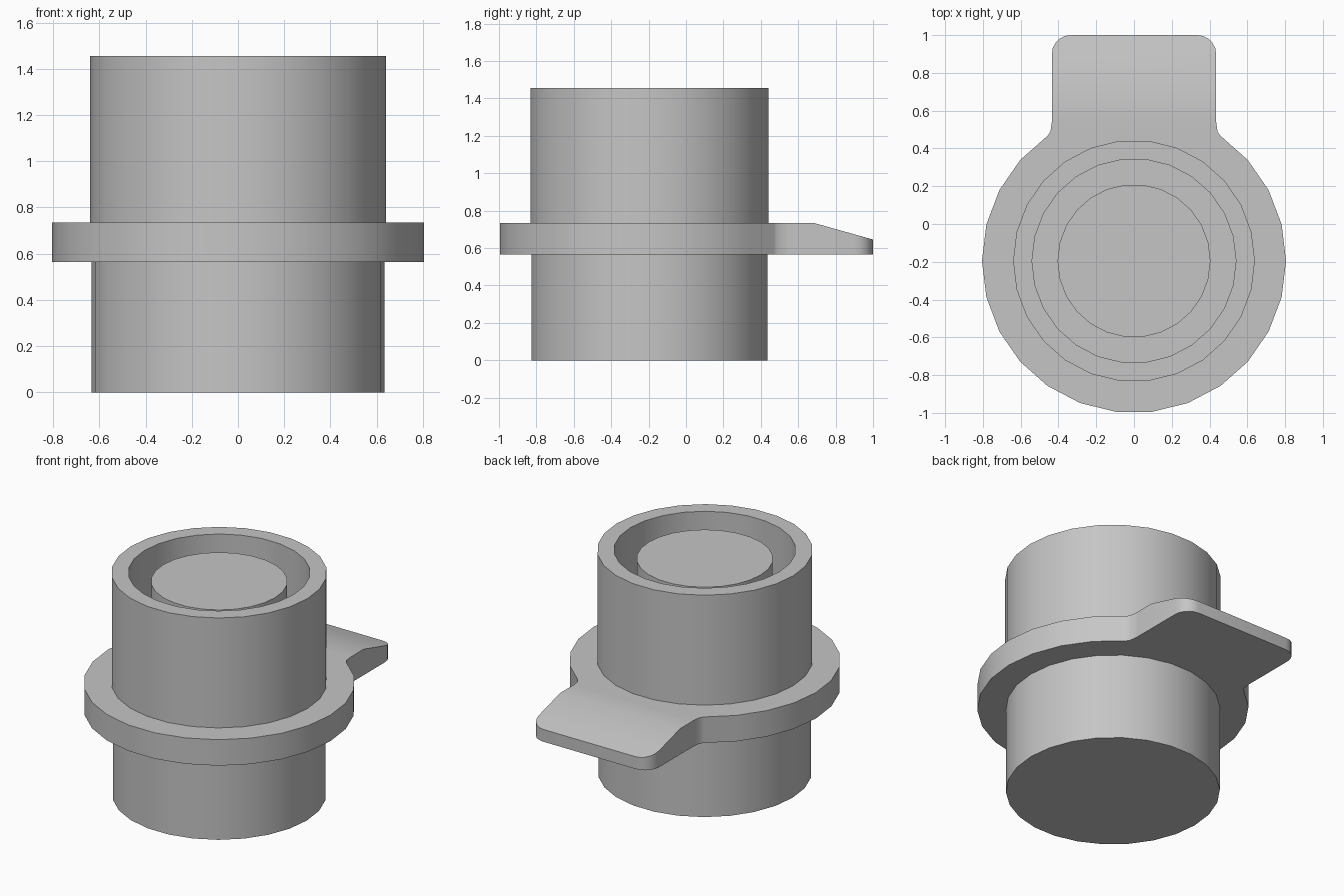
import bpy, bmesh, math

cube = bpy.data.objects.get("Cube")
if cube:
    bpy.data.objects.remove(cube, do_unlink=True)

SIDES = 26
CY = -0.195                      # y of the round axis
STEP = math.tau / SIDES
FLANGE_BOTTOM, FLANGE_TOP = 0.565, 0.735
SLOPE_START = 0.68

grey = bpy.data.materials.new("plain_grey")
grey.use_nodes = True
COLOUR = (0.56, 0.56, 0.56, 1)
grey.diffuse_color = COLOUR
grey.node_tree.nodes["Principled BSDF"].inputs["Base Color"].default_value = COLOUR


def finish(name, bm):
    """Turn a bmesh into a shaded object."""
    bmesh.ops.recalc_face_normals(bm, faces=bm.faces)
    mesh = bpy.data.meshes.new(name)
    bm.to_mesh(mesh)
    bm.free()
    mesh.materials.append(grey)
    obj = bpy.data.objects.new(name, mesh)
    bpy.context.collection.objects.link(obj)
    bpy.ops.object.select_all(action='DESELECT')
    obj.select_set(True)
    bpy.context.view_layer.objects.active = obj
    bpy.ops.object.shade_smooth_by_angle(angle=math.radians(30))
    return obj


def arc(cx, cy, radius, start, end, steps):
    """Points along an arc, angles in degrees."""
    angles = [math.radians(start + (end - start) * i / steps) for i in range(steps + 1)]
    return [(cx + radius * math.cos(a), cy + radius * math.sin(a)) for a in angles]


def turned(name, profile):
    """Revolve an open (radius, z) profile and cap both ends."""
    bm = bmesh.new()
    rings = [[bm.verts.new((r * math.cos(i * STEP), CY + r * math.sin(i * STEP), z))
              for i in range(SIDES)] for r, z in profile]
    for low, high in zip(rings, rings[1:]):
        for i in range(SIDES):
            j = (i + 1) % SIDES
            bm.faces.new((low[i], low[j], high[j], high[i]))
    bm.faces.new(rings[0])
    bm.faces.new(rings[-1])
    return finish(name, bm)


# Round parts: lower barrel, then the upper sleeve with its recessed core
turned("lower_barrel", [(0.635, 0), (0.635, 0.7)])
turned("upper_sleeve", [(0.64, 0.7), (0.64, 1.455), (0.54, 1.455), (0.54, 0.74)])
turned("inner_core", [(0.405, 0.72), (0.405, 1.398)])

# Flange outline: round rim, filleted neck, rounded tab at the back
rim = [(0.805 * math.cos(k * STEP), CY + 0.805 * math.sin(k * STEP))
       for k in range(9, 31)]
right_tab = [(0.442, 0.49), (0.435, 0.54)] + arc(0.335, 0.9, 0.1, 0, 90, 5)
left_tab = [(-x, y) for x, y in reversed(right_tab)]

bm = bmesh.new()
base = bm.faces.new([bm.verts.new((x, y, FLANGE_BOTTOM))
                     for x, y in rim + right_tab + left_tab])
extruded = bmesh.ops.extrude_face_region(bm, geom=[base], use_keep_orig=True)
for v in [g for g in extruded["geom"] if isinstance(g, bmesh.types.BMVert)]:
    v.co.z = FLANGE_TOP

# Cut across the tab, then slope its top down towards the tip
for y in (0.54, SLOPE_START):
    bmesh.ops.bisect_plane(bm, geom=bm.verts[:] + bm.edges[:] + bm.faces[:],
                           plane_co=(0, y, 0), plane_no=(0, 1, 0))
for v in bm.verts:
    if v.co.z > FLANGE_TOP - 0.01 and v.co.y > SLOPE_START:
        v.co.z -= (v.co.y - SLOPE_START) * 0.28
finish("flange_with_tab", bm)
